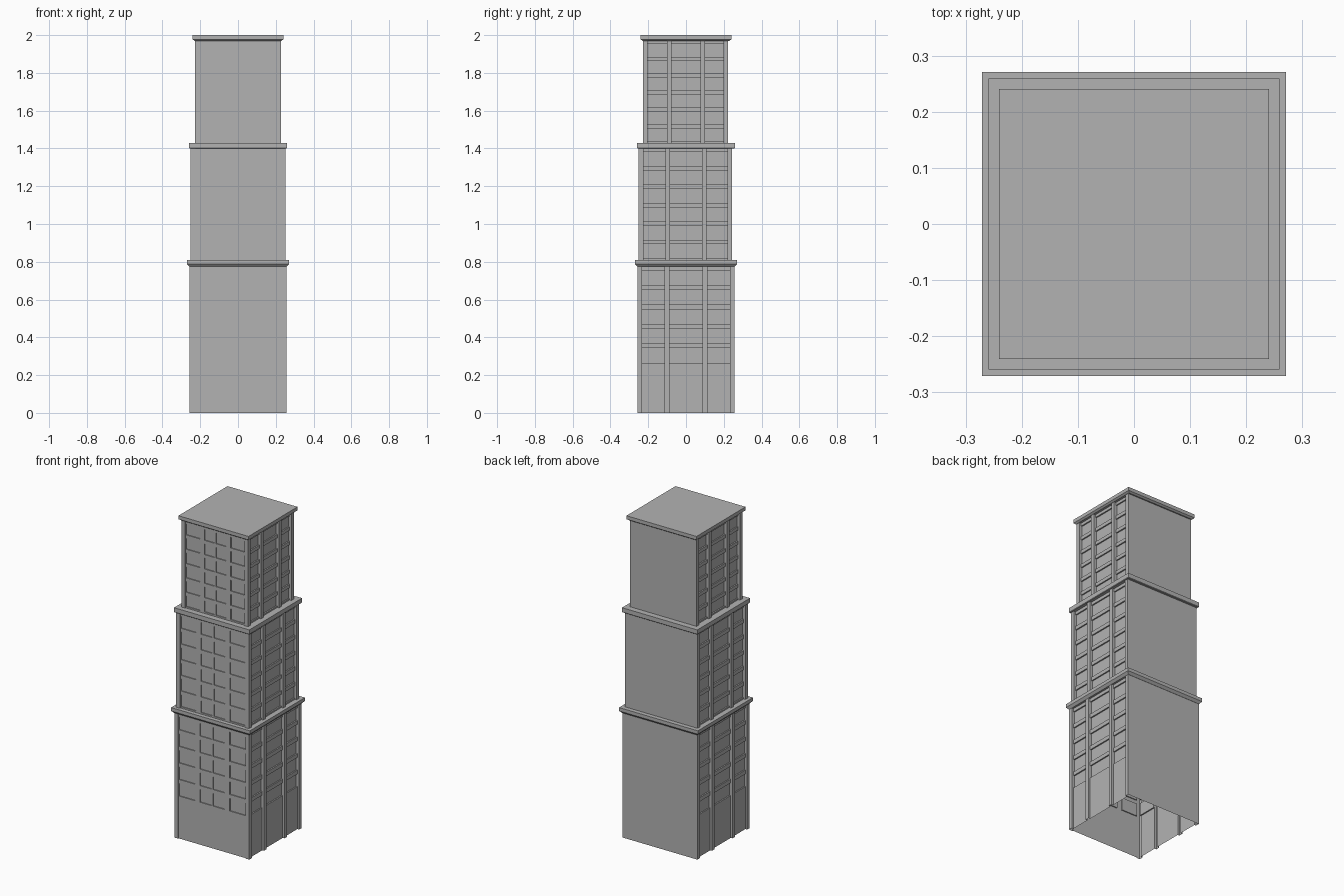
import bpy
import bmesh

if "Cube" in bpy.data.objects:
    bpy.data.objects.remove(bpy.data.objects["Cube"])

concrete = bpy.data.materials.new("concrete_grey")
concrete.use_nodes = True
GREY = (0.45, 0.45, 0.45, 1)
concrete.diffuse_color = GREY
concrete.node_tree.nodes["Principled BSDF"].inputs["Base Color"].default_value = GREY


def finish(name, bm):
    bmesh.ops.remove_doubles(bm, verts=bm.verts, dist=0.0001)
    mesh = bpy.data.meshes.new(name)
    bm.to_mesh(mesh)
    bm.free()
    mesh.materials.append(concrete)
    bpy.context.collection.objects.link(bpy.data.objects.new(name, mesh))


# Directions: wall coordinate u, outward distance d, height z
PLACE = {
    "front": lambda u, d, z: (u, -d, z),
    "left": lambda u, d, z: (d, u, z),
    "right": lambda u, d, z: (-d, -u, z),
    "back": lambda u, d, z: (-u, d, z),
}


def relief_wall(name, side, us, zs, depth):
    """Wall sheet of rectangular cells, each at its own depth, joined by steps."""
    bm = bmesh.new()
    place = PLACE[side]

    def quad(*points):
        bm.faces.new([bm.verts.new(place(*p)) for p in points])

    cells = {}
    for i, (a, b) in enumerate(zip(us, us[1:])):
        for j, (lo, hi) in enumerate(zip(zs, zs[1:])):
            d = cells[i, j] = depth((a + b) / 2, (lo + hi) / 2)
            quad((a, d, lo), (b, d, lo), (b, d, hi), (a, d, hi))
            e = cells.get((i - 1, j), d)
            if e != d:
                quad((a, e, lo), (a, d, lo), (a, d, hi), (a, e, hi))
            e = cells.get((i, j - 1), d)
            if e != d:
                quad((a, e, lo), (b, e, lo), (b, d, lo), (a, d, lo))
    finish(name, bm)


def inside(value, spans):
    return any(a < value < b for a, b in spans)


def breaks(spans, ends):
    return sorted({round(v, 4) for s in spans for v in s} | set(ends))


def tier(name, w, back, z0, z1, sill, rows):
    pitch = (z1 - sill) / rows
    floors = [(sill + i * pitch + 0.004, sill + (i + 0.8) * pitch) for i in range(rows)]
    zs = breaks(floors, (z0, z1))
    k = w / 0.258
    edge = 0.025

    # Front: corner piers, shallow panel, paired windows in the middle
    columns = [(0.006 * k, 0.085 * k), (0.12 * k, 0.228 * k)]
    columns += [(-b, -a) for a, b in columns]
    us = breaks(columns, (-w, w, edge - w, w - edge))

    def front_depth(u, z):
        if abs(u) > w - edge:
            return w
        return w - (0.011 if inside(u, columns) and inside(z, floors) else 0.005)

    relief_wall(name + "_front_wall", "front", us, zs, front_depth)

    # Sides: four full-height piers with windows filling the bays
    piers = [(-w, edge - w), (-0.113 * k, -0.088 * k),
             (0.088 * k, 0.113 * k), (back - edge, back)]

    def side_depth(u, z):
        if inside(u, piers):
            return w
        return w - (0.02 if inside(z, floors) else 0.012)

    relief_wall(name + "_left_wall", "left", breaks(piers, (-w, back)), zs, side_depth)
    mirrored = [(-b, -a) for a, b in piers]
    relief_wall(name + "_right_wall", "right", breaks(mirrored, (-back, w)), zs,
                lambda u, z: side_depth(-u, z))

    # Back: plain sheet
    relief_wall(name + "_back_wall", "back", (-w, w), (z0, z1), lambda u, z: back)


def cornice(name, foot, reach, z0, z1, slope):
    """Square slab whose underside slopes in to the wall."""
    bm = bmesh.new()
    rings = []
    for r, z in ((foot, z0), (reach, z0 + slope), (reach, z1)):
        rings.append([bm.verts.new((x * r, y * r, z))
                      for x, y in ((-1, -1), (1, -1), (1, 1), (-1, 1))])
    for low, high in zip(rings, rings[1:]):
        for i in range(4):
            j = (i + 1) % 4
            bm.faces.new((low[i], low[j], high[j], high[i]))
    bm.faces.new(rings[0][::-1])
    bm.faces.new(rings[-1])
    finish(name, bm)


tier("lower_tier", 0.258, 0.257, 0, 0.775, 0.26, 5)
tier("middle_tier", 0.2505, 0.244, 0.81, 1.4, 0.815, 6)
tier("upper_tier", 0.2285, 0.223, 1.43, 1.97, 1.435, 6)

cornice("lower_cornice", 0.258, 0.271, 0.775, 0.81, 0.014)
cornice("middle_cornice", 0.256, 0.259, 1.4, 1.43, 0.003)
cornice("roof_cornice", 0.23, 0.241, 1.97, 2, 0.008)
